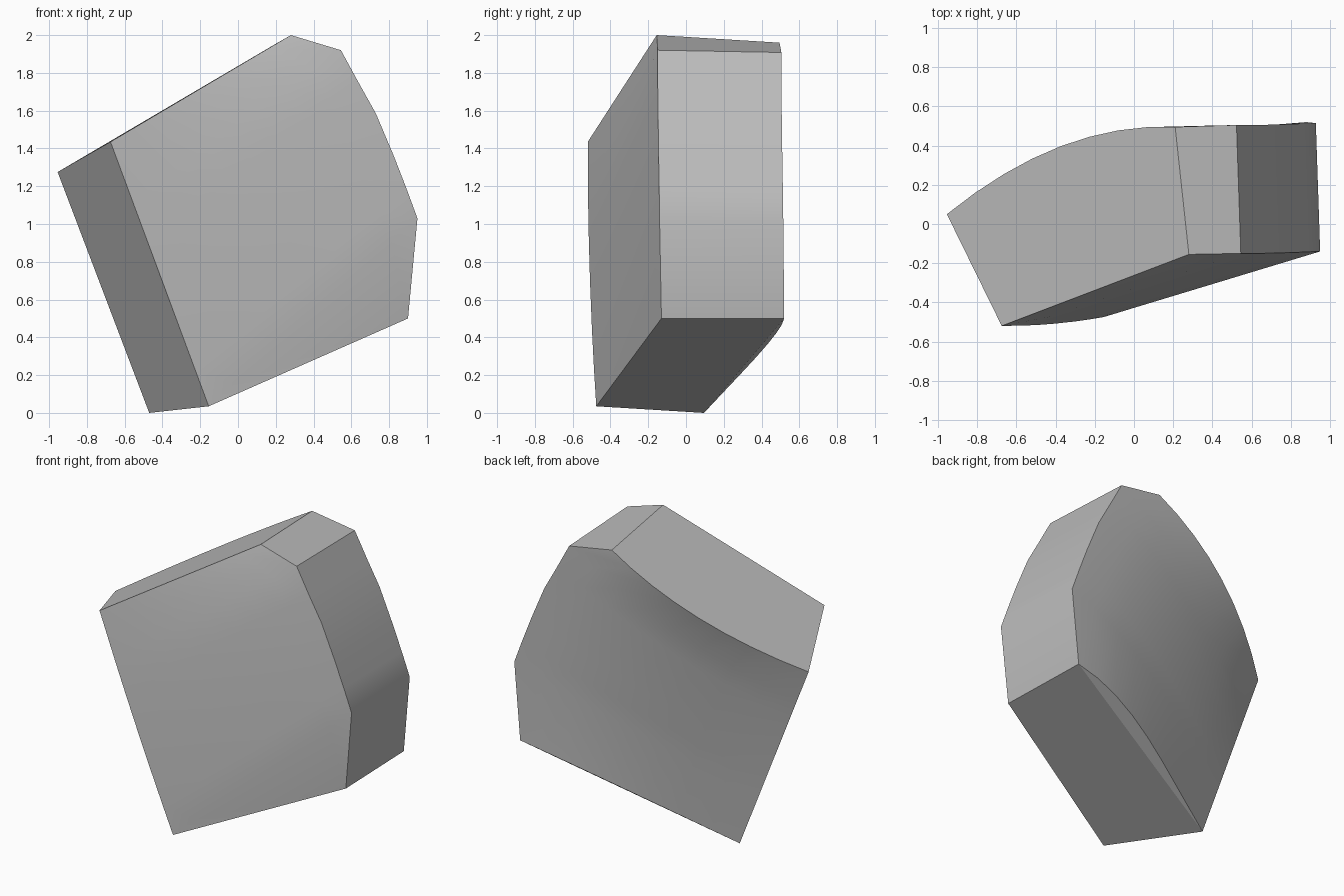
import bpy, bmesh, math
from mathutils import Vector

if "Cube" in bpy.data.objects:
    bpy.data.objects.remove(bpy.data.objects["Cube"], do_unlink=True)

STEPS = 8
bm = bmesh.new()


def points(rows):
    return [Vector(r) for r in rows]


def bowed(a, b, bow, skew=1.0, n=STEPS):
    """Line from a to b, bulging by the bow vector."""
    out = []
    for i in range(n + 1):
        t = i / n
        s = t ** skew
        out.append(a.lerp(b, t) + bow * (4 * s * (1 - s)))
    return out


def add_face(loop):
    bm.faces.new([bm.verts.new(p) for p in loop])


def add_patch(top, right, bottom, left_start, left_end, left_bow):
    """Smooth patch blended between four edges; returns the left edge."""
    lengths = [0.0]
    for p, q in zip(right, right[1:]):
        lengths.append(lengths[-1] + (q - p).length)
    vs = [d / lengths[-1] for d in lengths]
    left = [left_start.lerp(left_end, v) + left_bow * (4 * v * (1 - v)) for v in vs]
    n = len(top) - 1
    grid = []
    for j, v in enumerate(vs):
        row = []
        for i in range(n + 1):
            u = i / n
            across = left[j].lerp(right[j], u)
            down = top[i].lerp(bottom[i], v)
            corners = top[0].lerp(top[-1], u).lerp(bottom[0].lerp(bottom[-1], u), v)
            row.append(bm.verts.new(across + down - corners))
        grid.append(row)
    for r0, r1 in zip(grid, grid[1:]):
        for i in range(n):
            bm.faces.new((r0[i], r0[i + 1], r1[i + 1], r1[i]))
    return left


# Corners of the left end
top_front, low_front, top_back, low_back = points([
    (-0.675, -0.52, 1.435), (-0.155, -0.475, 0.035),
    (-0.955, 0.05, 1.275), (-0.47, 0.095, 0)])

# Right-hand rim, front and back
rim_front = points([
    (0.28, -0.155, 2), (0.545, -0.15, 1.92), (0.635, -0.15, 1.755),
    (0.73, -0.148, 1.585), (0.825, -0.145, 1.36), (0.893, -0.142, 1.185),
    (0.95, -0.14, 1.03), (0.9, -0.13, 0.5)])
rim_back = [p + Vector((-0.022, 0.655, -0.012)) for p in rim_front]
rim_back[0] = Vector((0.21, 0.495, 1.96))
rim_back[-1] = Vector((0.88, 0.52, 0.5))

# Front surface with its flat lower corner
front_top = bowed(top_front, rim_front[0], Vector())
ridge = bowed(low_front, rim_front[-2], Vector())
front_left = add_patch(front_top, rim_front[:-1], ridge,
                       top_front, low_front, Vector((0, -0.012, 0)))
add_face(ridge + [rim_front[-1]])

# Curved back surface and the sliver below it
back_top = bowed(top_back, rim_back[0], Vector((0, 0.125, 0)))
back_low = bowed(low_back, rim_back[-1], Vector((0, 0.07, 0.05)), 1.4)
back_left = add_patch(back_top, rim_back, back_low, top_back, low_back, Vector())
for p, q in zip(back_low[1:], back_low[2:]):
    add_face([low_back, p, q])

# Top, left end, bottom and right side
add_face(front_top + back_top[::-1])
add_face(front_left + back_left[::-1])
add_face([low_front, rim_front[-1], rim_back[-1], low_back])
for i in range(len(rim_front) - 1):
    add_face([rim_front[i], rim_front[i + 1], rim_back[i + 1], rim_back[i]])

bmesh.ops.remove_doubles(bm, verts=bm.verts, dist=0.001)
bmesh.ops.recalc_face_normals(bm, faces=bm.faces)

mesh = bpy.data.meshes.new("stone_block")
bm.to_mesh(mesh)
bm.free()
block = bpy.data.objects.new("stone_block", mesh)
bpy.context.collection.objects.link(block)

# Plain grey
grey = bpy.data.materials.new("stone_grey")
grey.use_nodes = True
colour = (0.5, 0.5, 0.5, 1)
grey.diffuse_color = colour
grey.node_tree.nodes["Principled BSDF"].inputs["Base Color"].default_value = colour
mesh.materials.append(grey)

bpy.ops.object.select_all(action="DESELECT")
block.select_set(True)
bpy.context.view_layer.objects.active = block
bpy.ops.object.shade_smooth_by_angle(angle=math.radians(30))
